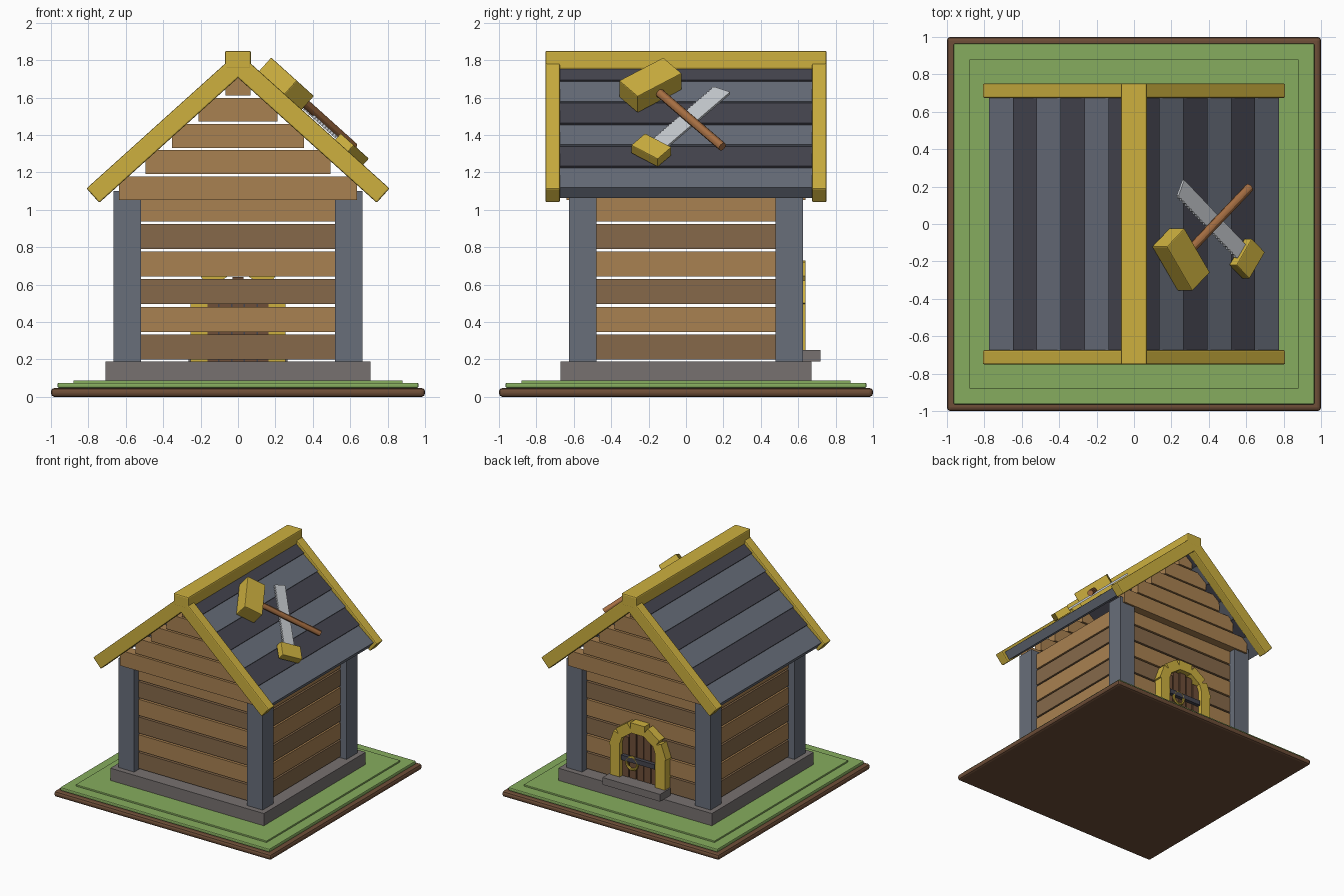
import bpy, bmesh, math
from mathutils import Matrix, Vector

cube = bpy.data.objects.get("Cube")
if cube:
    bpy.data.objects.remove(cube, do_unlink=True)


def material(name, hex_code):
    rgb = [int(hex_code[i:i + 2], 16) / 255 for i in (0, 2, 4)]
    lin = [c / 12.92 if c < 0.04045 else ((c + 0.055) / 1.055) ** 2.4 for c in rgb]
    m = bpy.data.materials.new(name)
    m.use_nodes = True
    m.diffuse_color = (*lin, 1)
    m.node_tree.nodes["Principled BSDF"].inputs["Base Color"].default_value = (*lin, 1)
    return m


gold = material("gold wood", "CDB03F")
green = material("grass green", "86AC5E")
slate = material("blue grey", "686E7A")
dark = material("dark slate", "45454F")
light_wood = material("light wood", "A98151")
dark_wood = material("dark wood", "86694A")
stone = material("stone grey", "777170")
soil = material("soil brown", "6E4E38")
handle_wood = material("handle wood", "A56E42")
steel = material("steel", "C6CACF")


def finish(name, bm, mat, frame, bevel=0):
    mesh = bpy.data.meshes.new(name)
    bmesh.ops.recalc_face_normals(bm, faces=bm.faces)
    bm.to_mesh(mesh)
    bm.free()
    mesh.materials.append(mat)
    ob = bpy.data.objects.new(name, mesh)
    bpy.context.collection.objects.link(ob)
    ob.matrix_world = frame
    if bevel:
        mod = ob.modifiers.new("bevel", "BEVEL")
        mod.width = bevel
        mod.segments = 2
    return ob


def box(name, center, size, mat, bevel=0, frame=Matrix()):
    bm = bmesh.new()
    bmesh.ops.create_cube(bm, size=1)
    bmesh.ops.scale(bm, vec=size, verts=bm.verts)
    return finish(name, bm, mat, frame @ Matrix.Translation(center), bevel)


def prism(name, points, depth, mat, frame):
    # outline in local XY, extruded along local Z
    bm = bmesh.new()
    face = bm.faces.new([bm.verts.new((x, y, 0)) for x, y in points])
    top = bmesh.ops.extrude_face_region(bm, geom=[face])["geom"]
    bmesh.ops.translate(bm, vec=(0, 0, depth),
                        verts=[v for v in top if isinstance(v, bmesh.types.BMVert)])
    return finish(name, bm, mat, frame)


def turn(angle, axis):
    return Matrix.Rotation(math.radians(angle), 4, axis)


# Ground tiers and foundation
box("soil_base", (0, 0, 0.0235), (2, 2, 0.047), soil, 0.018)
box("grass", (0, 0, 0.061), (1.93, 1.93, 0.028), green, 0.008)
box("grass_inner", (0, 0, 0.079), (1.76, 1.76, 0.018), green, 0.004)
box("foundation", (0, 0, 0.135), (1.415, 1.34, 0.11), stone)

# Corner posts
for sx in (-1, 1):
    for sy in (-1, 1):
        box("corner_post", (sx * 0.592, sy * 0.552, 0.645), (0.145, 0.145, 0.91), slate)

# Wall boards with narrow gaps, alternating tones
for i in range(6):
    z = 0.267 + i * 0.1475
    tone = light_wood if i % 2 else dark_wood
    for s in (-1, 1):
        box("end_wall_board", (0, s * 0.54, z), (1.05, 0.06, 0.134), tone)
        box("side_wall_board", (s * 0.58, 0, z), (0.06, 0.97, 0.134), tone)

# Stepped gable boards
for s in (-1, 1):
    for i in range(5):
        box("gable_board", (0, s * 0.6, 1.115 + i * 0.14),
            (1.275 - i * 0.285, 0.08, 0.128), light_wood)

# Roof: each slope has local X running down, Z as its normal
slope = Matrix.Translation((0, 0, 1.843)) @ turn(42, 'Y')
slope_back = Matrix.Translation((0, 0, 1.843)) @ turn(180, 'Z') @ turn(42, 'Y')
for side in (slope, slope_back):
    for i in range(6):
        spot = side @ Matrix.Translation((1.063 - 0.172 * (i + 0.5), 0, -0.06)) @ turn(-4, 'Y')
        box("roof_board", (0, 0, 0), (0.174, 1.35, 0.07), dark if i % 2 else slate, 0, spot)
    for s in (-1, 1):
        box("barge_board", (0.545, s * 0.713, -0.051), (1.09, 0.078, 0.103), gold, 0.008, side)
box("ridge_beam", (0, 0, 1.8), (0.14, 1.505, 0.1), gold, 0.01)

# Door boards with a rounded top
for i in range(5):
    x = (i - 2) * 0.068
    top = 0.45 + math.sqrt(0.19 ** 2 - x * x)
    box("door_board", (x, 0.58, (0.19 + top) / 2), (0.06, 0.05, top - 0.19), soil)
box("door_backing", (0, 0.572, 0.38), (0.34, 0.03, 0.38), dark)
box("door_bar", (0, 0.62, 0.415), (0.31, 0.03, 0.04), dark)
bpy.ops.mesh.primitive_torus_add(major_segments=24, minor_segments=8, major_radius=0.05,
                                 minor_radius=0.011, location=(0.06, 0.625, 0.385),
                                 rotation=(math.pi / 2, 0, 0))
ring = bpy.context.object
ring.name = "door_ring"
ring.data.materials.append(gold)
bpy.ops.object.shade_smooth_by_angle()

# Door surround: pillars, arch blocks and step
for s in (-1, 1):
    box("door_pillar", (s * 0.208, 0.595, 0.36), (0.09, 0.09, 0.34), gold)
for i in range(5):
    angle = math.radians(20 + 35 * i)
    spot = Matrix.Translation((0.215 * math.cos(angle), 0.595, 0.475 + 0.212 * math.sin(angle)))
    box("arch_block", (0, 0, 0), (0.085, 0.09, 0.13), gold, 0,
        spot @ Matrix.Rotation(-angle, 4, 'Y'))
box("door_step", (0, 0.65, 0.22), (0.53, 0.14, 0.06), stone)

# Mallet lying on the slope, handle along local X
mallet = slope @ Matrix.Translation((0.305, -0.19, 0.037)) @ turn(38, 'Z')
box("mallet_head", (0, 0, 0), (0.16, 0.3, 0.12), gold, 0.005, mallet)
bm = bmesh.new()
bmesh.ops.create_cone(bm, cap_ends=True, segments=12, radius1=0.024, radius2=0.024, depth=0.62)
handle = finish("mallet_handle", bm, handle_wood,
                mallet @ Matrix.Translation((0.315, 0, 0)) @ turn(90, 'Y'))
bpy.ops.object.select_all(action='DESELECT')
handle.select_set(True)
bpy.context.view_layer.objects.active = handle
bpy.ops.object.shade_smooth_by_angle()

# Saw crossing beneath the mallet handle, blade along local X
saw = slope @ Matrix.Translation((0.8, -0.185, 0)) @ turn(142, 'Z')
teeth = 24
edge = [(0.04 + 0.56 * i / (2 * teeth), 0.05 if i % 2 else 0.042) for i in range(2 * teeth + 1)]
prism("saw_blade", [(0.62, -0.05), (0.04, -0.05)] + edge, 0.016, steel,
      saw @ Matrix.Translation((0, 0, 0.006)))
box("saw_grip", (0, 0, 0.015), (0.12, 0.18, 0.06), gold, 0.005, saw)
